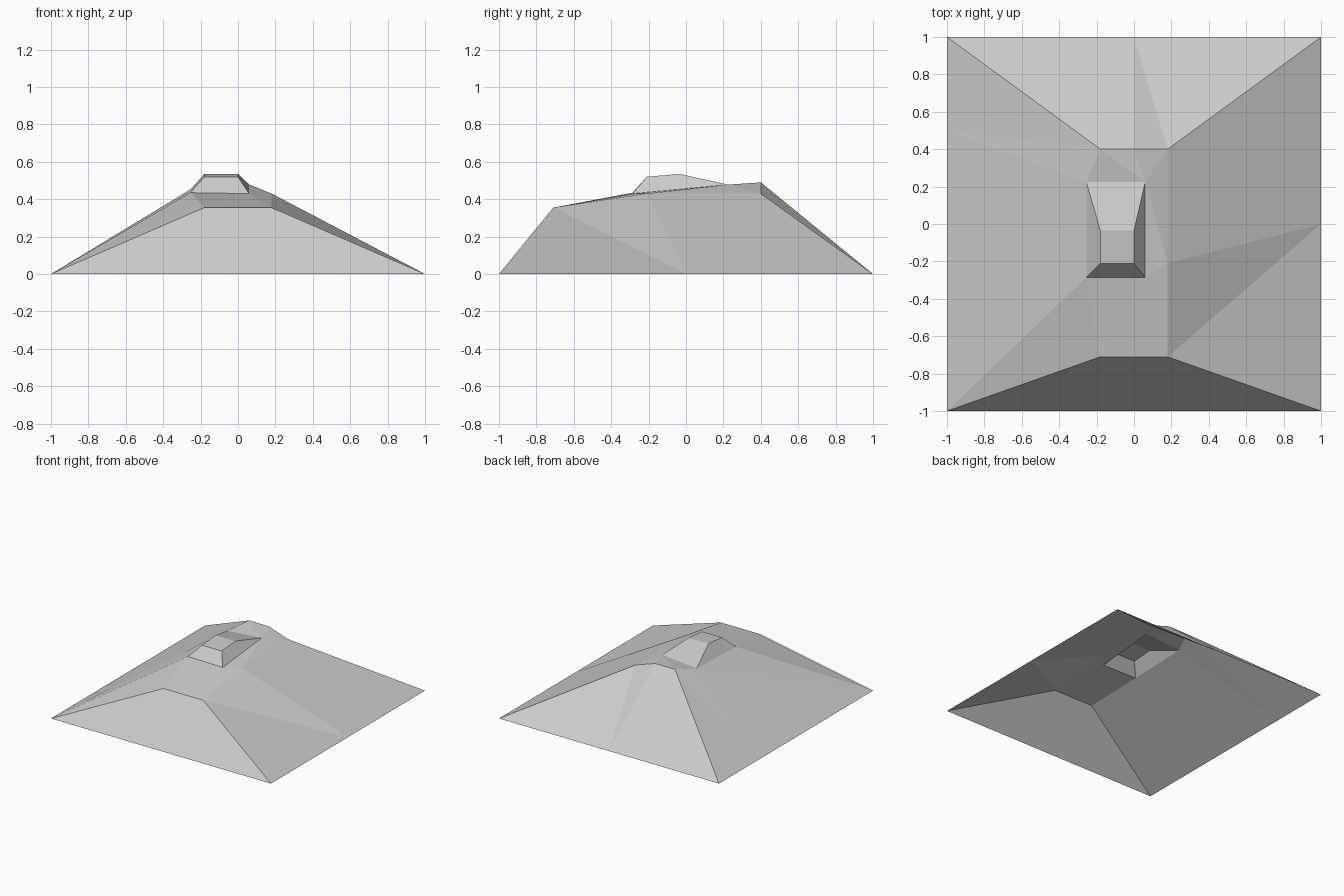
import bpy

if "Cube" in bpy.data.objects:
    bpy.data.objects.remove(bpy.data.objects["Cube"])

# One stone-grey material
grey = bpy.data.materials.new("stone_grey")
grey.diffuse_color = (0.6, 0.6, 0.6, 1)
grey.use_nodes = True
grey.node_tree.nodes["Principled BSDF"].inputs["Base Color"].default_value = grey.diffuse_color


def build(name, points, faces):
    """Make a flat-shaded shell from named points and faces spelled by name."""
    used = sorted({k for f in faces for k in f.split()})
    mesh = bpy.data.meshes.new(name)
    mesh.from_pydata([points[k] for k in used], [],
                     [[used.index(k) for k in f.split()] for f in faces])
    mesh.materials.append(grey)
    mesh.update()
    obj = bpy.data.objects.new(name, mesh)
    bpy.context.collection.objects.link(obj)
    return obj


points = {
    # ground rim
    "sw": (-1, -1, 0), "se": (1, -1, 0), "e": (1, 0, 0), "ne": (1, 1, 0),
    "n": (0, 1, 0), "nw": (-1, 1, 0), "w": (-1, 0.5, 0),
    # plateau edge
    "p_sw": (-0.18, -0.71, 0.355), "p_se": (0.18, -0.71, 0.355),
    "p_e": (0.18, -0.21, 0.43), "p_ne": (0.18, 0.4, 0.43),
    "p_n": (0, 0.4, 0.49), "p_nw": (-0.18, 0.4, 0.49),
    # foot of the summit knoll
    "k_sw": (-0.255, -0.285, 0.435), "k_se": (0.06, -0.285, 0.43),
    "k_ne": (0.06, 0.225, 0.478), "k_nw": (-0.255, 0.225, 0.452),
    # top of the summit knoll
    "t_sw": (-0.18, -0.21, 0.52), "t_se": (0, -0.21, 0.52),
    "t_ne": (0, -0.035, 0.535), "t_nw": (-0.18, -0.035, 0.535),
}

# Outer slopes, open underneath
build("hill_slopes", points, [
    "sw se p_se p_sw",                                    # front
    "se e p_se", "e p_e p_se", "e ne p_ne p_e",           # right
    "ne n p_ne", "n p_n p_ne", "n nw p_nw p_n",           # back
    "nw w p_nw", "w k_nw p_nw", "w sw k_nw",              # left
    "sw k_sw k_nw", "sw p_sw k_sw",
])

# Gently sloping plateau around the knoll
build("hill_plateau", points, [
    "p_sw p_se k_se", "p_sw k_se k_sw", "p_se p_e k_se", "p_e k_ne k_se",
    "p_e p_ne k_ne", "p_ne p_n k_ne", "p_n p_nw k_ne", "p_nw k_nw k_ne",
])

# Summit knoll: sloping sides around a small cap
sides = ["sw", "se", "ne", "nw"]
build("summit_knoll", points,
      [f"k_{a} k_{b} t_{b} t_{a}" for a, b in zip(sides, sides[1:] + sides[:1])]
      + ["t_sw t_se t_ne t_nw"])
